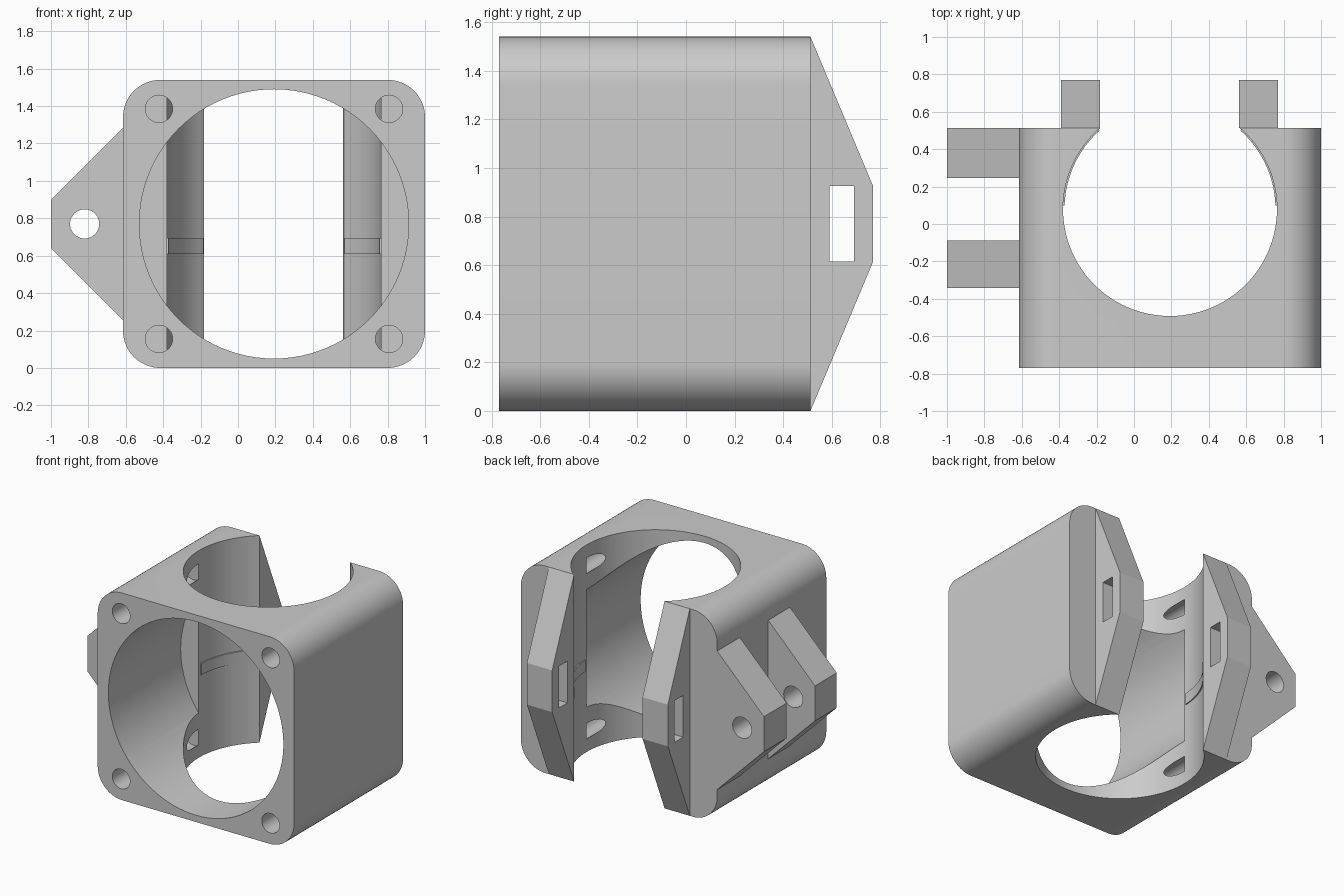
import bpy, bmesh, math
from mathutils import Vector

cube = bpy.data.objects.get("Cube")
if cube:
    bpy.data.objects.remove(cube, do_unlink=True)

grey = bpy.data.materials.new("light_grey")
grey.use_nodes = True
COLOUR = (0.6, 0.6, 0.6, 1)
grey.diffuse_color = COLOUR
grey.node_tree.nodes["Principled BSDF"].inputs["Base Color"].default_value = COLOUR

CX, CZ = 0.1925, 0.77              # centre of the housing
LEFT, RIGHT, FRONT, BACK = -0.615, 1.0, -0.77, 0.512
BORE_Y, BORE_R = 0.08, 0.572       # vertical bore


def prism(name, points, offset):
    """Extrude a closed 3D polygon by an offset vector."""
    bm = bmesh.new()
    face = bm.faces.new([bm.verts.new(p) for p in points])
    moved = bmesh.ops.extrude_face_region(bm, geom=[face])["geom"]
    bmesh.ops.translate(bm, vec=offset, verts=[v for v in moved if isinstance(v, bmesh.types.BMVert)])
    bmesh.ops.recalc_face_normals(bm, faces=bm.faces)
    mesh = bpy.data.meshes.new(name)
    bm.to_mesh(mesh)
    bm.free()
    mesh.materials.append(grey)
    obj = bpy.data.objects.new(name, mesh)
    bpy.context.collection.objects.link(obj)
    return obj


def arc(radius, start, end, steps):
    """Points on an arc, angles in degrees."""
    angles = [math.radians(start + (end - start) * i / steps) for i in range(steps + 1)]
    return [(radius * math.cos(a), radius * math.sin(a)) for a in angles]


def rod_y(name, x, z, radius, y0, y1, sides):
    ring = arc(radius, 0, 360, sides)[:-1]
    return prism(name, [(x + u, y0, z + v) for u, v in ring], Vector((0, y1 - y0, 0)))


def cut(target, cutter):
    cutter.hide_render = True
    mod = target.modifiers.new("cut", "BOOLEAN")
    mod.operation, mod.solver, mod.object = "DIFFERENCE", "EXACT", cutter
    bpy.context.view_layer.objects.active = target
    bpy.ops.object.modifier_apply(modifier=mod.name)
    bpy.data.objects.remove(cutter, do_unlink=True)


def smooth(obj):
    bpy.ops.object.select_all(action="DESELECT")
    obj.select_set(True)
    bpy.context.view_layer.objects.active = obj
    bpy.ops.object.shade_smooth_by_angle(angle=math.radians(30))


# Housing with rounded long edges
R = 0.2
half_w, half_h = (RIGHT - LEFT) / 2 - R, CZ - R
outline = []
for start, sx, sz in ((0, 1, 1), (90, -1, 1), (180, -1, -1), (270, 1, -1)):
    outline += [(CX + sx * half_w + u, FRONT, CZ + sz * half_h + v)
                for u, v in arc(R, start, start + 90, 16)]
housing = prism("housing", outline, Vector((0, BACK - FRONT, 0)))

# Vertical bore, open at the back
ring = arc(BORE_R, 0, 360, 96)[:-1]
cut(housing, prism("bore_cutter", [(CX + u, BORE_Y + v, -0.1) for u, v in ring], Vector((0, 0, 1.8))))

# Round air inlet at the front, ending at the bore's middle
cut(housing, rod_y("inlet_cutter", CX, CZ, 0.72, FRONT - 0.1, BORE_Y, 96))

# Corner screw holes
for sx in (-1, 1):
    for sz in (-1, 1):
        cut(housing, rod_y("screw_cutter", CX + sx * 0.615, CZ + sz * 0.615, 0.073,
                           FRONT - 0.1, BORE_Y, 32))
smooth(housing)

# Slim ridges on the rear bore walls
for side, start, end in (("left", 2, 48), ("right", 132, 178)):
    band = arc(BORE_R - 0.008, start, end, 16) + arc(BORE_R + 0.01, end, start, 16)
    smooth(prism(side + "_bore_ridge", [(CX + u, BORE_Y + v, 0.61) for u, v in band], Vector((0, 0, 0.085))))

# Slotted ears at the back
for side, x in (("right", -0.39), ("left", 0.562)):
    profile = ((BACK, 0), (BACK, 2 * CZ), (0.77, 0.925), (0.77, 0.615))
    ear = prism(side + "_rear_ear", [(x, y, z) for y, z in profile], Vector((0.208, 0, 0)))
    slot = ((0.59, 0.615), (0.59, 0.925), (0.692, 0.925), (0.692, 0.615))
    cut(ear, prism("slot_cutter", [(x - 0.1, y, z) for y, z in slot], Vector((0.5, 0, 0))))

# Pair of drilled hinge brackets on the side
for place, y0, y1 in (("front", -0.343, -0.088), ("rear", 0.245, BACK)):
    profile = ((LEFT, 0.255), (LEFT, 1.285), (-1, 0.9), (-1, 0.64))
    bracket = prism(place + "_hinge_bracket", [(x, y0, z) for x, z in profile], Vector((0, y1 - y0, 0)))
    cut(bracket, rod_y("pin_cutter", -0.82, CZ, 0.078, y0 - 0.1, y1 + 0.1, 40))
    smooth(bracket)
